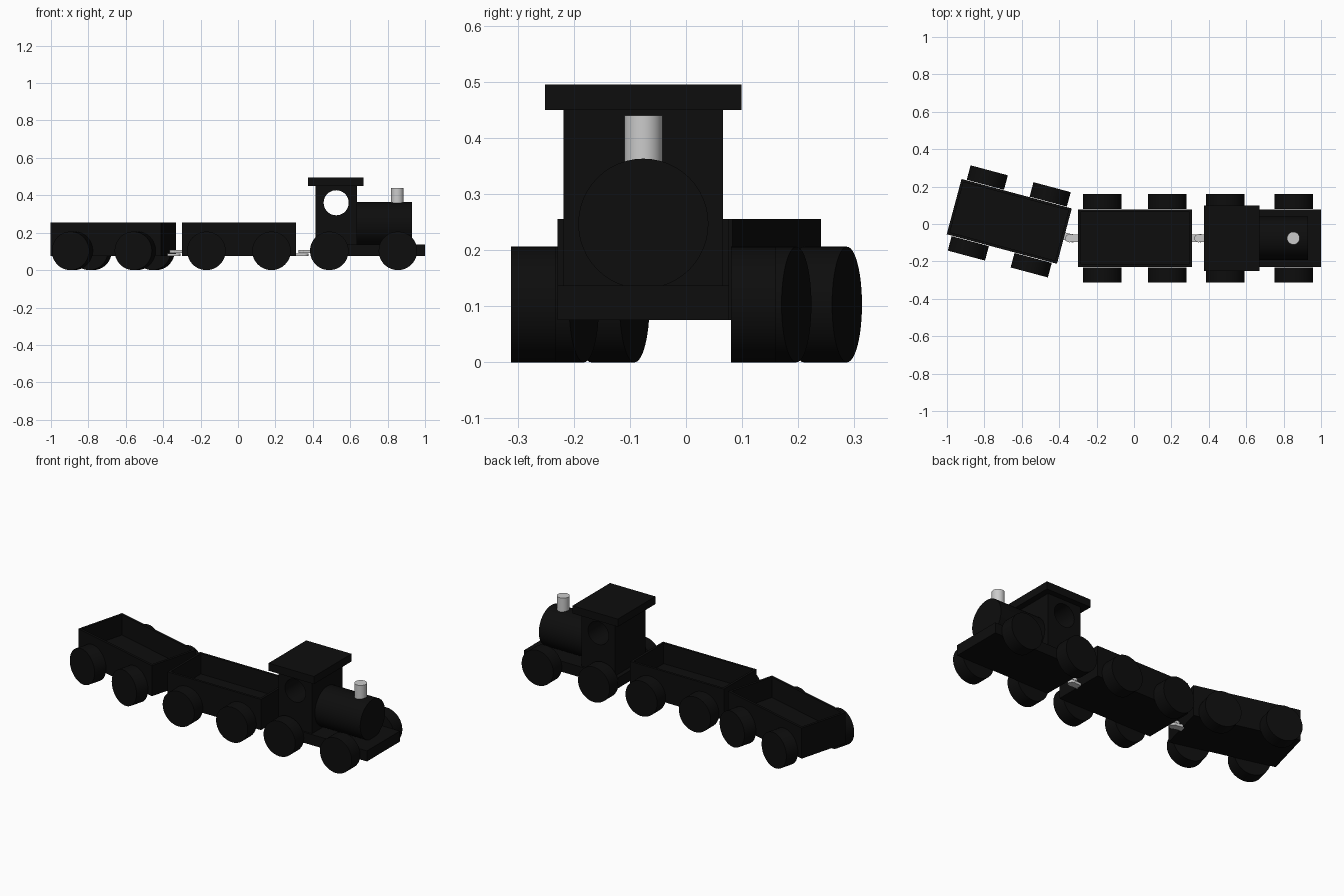
import bpy
import bmesh
from math import radians, pi
from mathutils import Matrix, Vector

cube = bpy.data.objects.get("Cube")
if cube:
    bpy.data.objects.remove(cube, do_unlink=True)


def material(name, value):
    mat = bpy.data.materials.new(name)
    mat.use_nodes = True
    colour = (value, value, value, 1)
    mat.diffuse_color = colour
    mat.node_tree.nodes["Principled BSDF"].inputs["Base Color"].default_value = colour
    return mat


BLACK = material("black paint", 0.004)
GREY = material("light grey metal", 0.6)
AXIS = -0.076                     # centre line of the straight vehicles
TURN = {"x": Matrix.Rotation(pi / 2, 4, "Y"),
        "y": Matrix.Rotation(pi / 2, 4, "X"),
        "z": Matrix.Identity(4)}


def finish(name, bm, mat, place, smooth=False):
    mesh = bpy.data.meshes.new(name)
    bm.to_mesh(mesh)
    bm.free()
    mesh.materials.append(mat)
    obj = bpy.data.objects.new(name, mesh)
    obj.matrix_world = place
    bpy.context.collection.objects.link(obj)
    if smooth:
        bpy.ops.object.select_all(action="DESELECT")
        obj.select_set(True)
        bpy.context.view_layer.objects.active = obj
        bpy.ops.object.shade_smooth_by_angle(angle=radians(35))
    return obj


def box_mesh(low, high):
    low, high = Vector(low), Vector(high)
    bm = bmesh.new()
    bmesh.ops.create_cube(bm, size=1)
    bmesh.ops.scale(bm, vec=high - low, verts=bm.verts)
    bmesh.ops.translate(bm, vec=(low + high) / 2, verts=bm.verts)
    return bm


def box(name, low, high, place, mat=BLACK):
    return finish(name, box_mesh(low, high), mat, place)


def cylinder(name, centre, radius, length, axis, place, mat=BLACK, sides=48):
    bm = bmesh.new()
    bmesh.ops.create_cone(bm, cap_ends=True, segments=sides, radius1=radius,
                          radius2=radius, depth=length, matrix=TURN[axis])
    bmesh.ops.translate(bm, vec=centre, verts=bm.verts)
    return finish(name, bm, mat, place, True)


def wheels(prefix, positions, place):
    for end, x in zip(("rear", "front"), positions):
        for side, sign in (("left", 1), ("right", -1)):
            cylinder(f"{prefix}_{end}_{side}_wheel", (x, sign * 0.196, 0.103),
                     0.103, 0.08, "y", place)


def coupling(name, x, direction, z, place):
    # flat bar with a round end
    reach = x + direction * 0.045
    low, high = sorted((x - direction * 0.01, reach))
    box(name + "_bar", (low, -0.02, z), (high, 0.02, z + 0.015), place, GREY)
    cylinder(name + "_eye", (reach, 0, z + 0.0075), 0.022, 0.015, "z", place, GREY, 24)


def wagon(prefix, place):
    # open tub: inset the top face and sink it
    bm = box_mesh((-0.305, -0.153, 0.075), (0.305, 0.153, 0.255))
    top = max(bm.faces, key=lambda f: f.calc_center_median().z)
    bmesh.ops.inset_region(bm, faces=[top], thickness=0.02)
    floor = bmesh.ops.extrude_face_region(bm, geom=[top])["geom"]
    if top.is_valid:
        bmesh.ops.delete(bm, geom=[top], context="FACES")
    bmesh.ops.translate(bm, vec=(0, 0, -0.12),
                        verts=[v for v in floor if isinstance(v, bmesh.types.BMVert)])
    bmesh.ops.recalc_face_normals(bm, faces=bm.faces)
    finish(prefix + "_tub", bm, BLACK, place)
    wheels(prefix, (-0.174, 0.174), place)
    coupling(prefix + "_front_coupling", 0.305, 1, 0.075, place)


# Wagons, the last one swung round the bend
middle = Matrix.Translation((0.005, AXIS, 0))
wagon("middle_wagon", middle)
coupling("middle_wagon_rear_coupling", -0.305, -1, 0.092, middle)
wagon("last_wagon", Matrix.Translation((-0.667, 0.014, 0)) @ Matrix.Rotation(radians(-15), 4, "Z"))

# Engine
engine = Matrix.Translation((0, AXIS, 0))
box("engine_base", (0.39, -0.153, 0.075), (1.0, 0.153, 0.137), engine)
wheels("engine", (0.488, 0.855), engine)
coupling("engine_rear_coupling", 0.39, -1, 0.092, engine)
cylinder("boiler", (0.775, 0, 0.247), 0.116, 0.31, "x", engine)
cylinder("chimney", (0.852, 0, 0.39), 0.034, 0.1, "z", engine, GREY, 32)
cab = box("cab", (0.415, -0.142, 0.137), (0.635, 0.142, 0.45), engine)
box("cab_roof", (0.375, -0.175, 0.45), (0.67, 0.175, 0.495), engine)

# Round window bored through the cab
cutter = cylinder("window_cutter", (0.525, 0, 0.36), 0.067, 0.6, "y", engine)
cutter.hide_render = True
cutter.hide_set(True)
bore = cab.modifiers.new("window", "BOOLEAN")
bore.operation = "DIFFERENCE"
bore.solver = "EXACT"
bore.object = cutter
